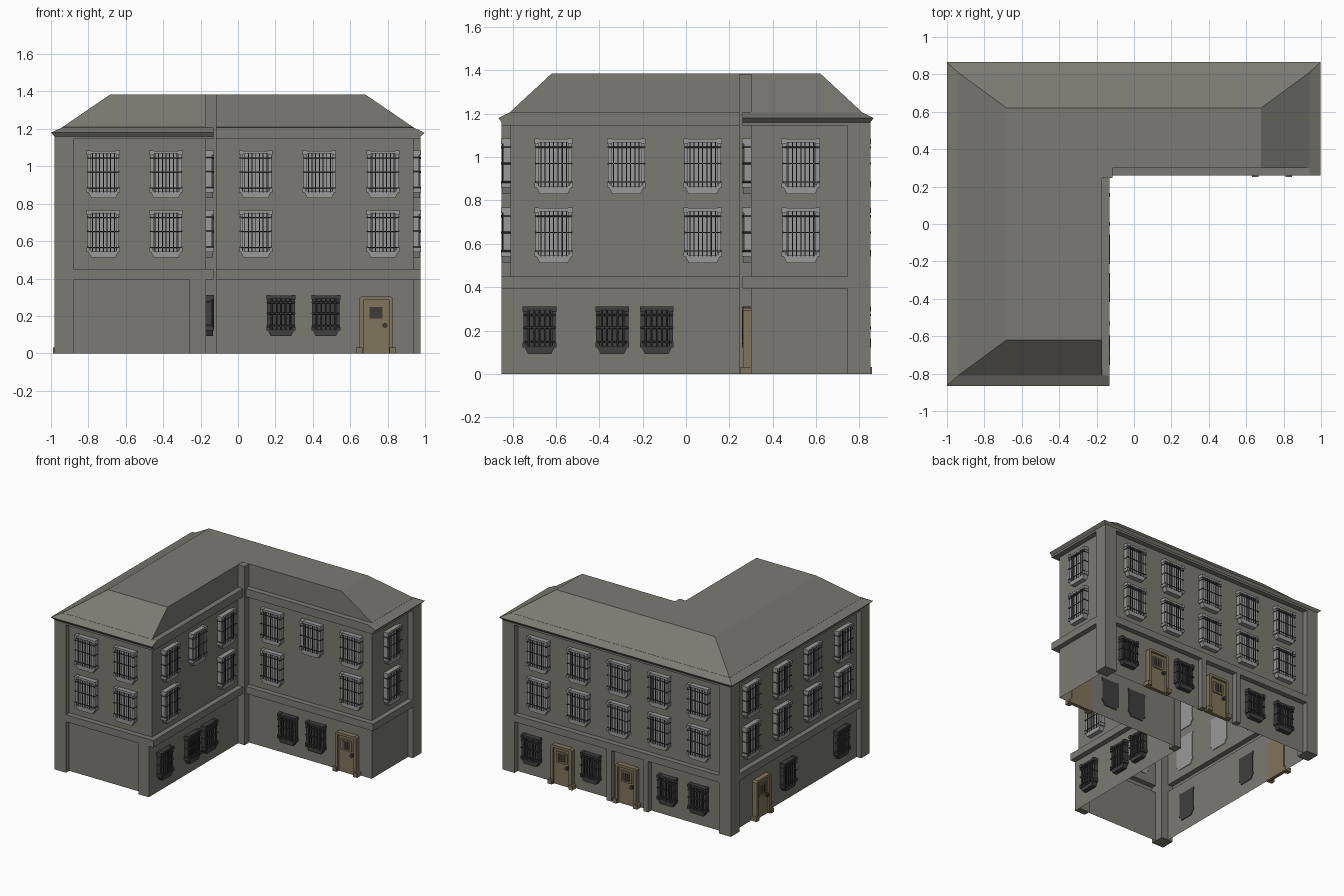
import bpy, bmesh, math
from mathutils import Matrix, Vector

if "Cube" in bpy.data.objects:
    bpy.data.objects.remove(bpy.data.objects["Cube"])


def material(name, rgb):
    m = bpy.data.materials.new(name)
    m.diffuse_color = (*rgb, 1)
    m.use_nodes = True
    m.node_tree.nodes["Principled BSDF"].inputs["Base Color"].default_value = m.diffuse_color
    return m


STONE = material("stone", (0.20, 0.195, 0.17))
PALE = material("pale_frame", (0.32, 0.32, 0.32))
DARK = material("dark_iron", (0.05, 0.05, 0.05))
WOOD = material("wood", (0.22, 0.18, 0.11))


def prism(bm, pts, y0, y1, mat=0):
    """Extrude an x-z outline from y0 to y1."""
    a = [bm.verts.new((x, y0, z)) for x, z in pts]
    b = [bm.verts.new((x, y1, z)) for x, z in pts]
    n = len(pts)
    faces = [bm.faces.new(a), bm.faces.new(b[::-1])]
    for i in range(n):
        j = (i + 1) % n
        faces.append(bm.faces.new((a[i], b[i], b[j], a[j])))
    for f in faces:
        f.material_index = mat


def box(bm, x0, x1, y0, y1, z0, z1, mat=0):
    prism(bm, [(x0, z0), (x1, z0), (x1, z1), (x0, z1)], y0, y1, mat)


def rod(bm, p, q, r, mat=0, sides=6):
    p, q = Vector(p), Vector(q)
    d = q - p
    rot = d.to_track_quat('Z', 'Y').to_matrix().to_4x4()
    res = bmesh.ops.create_cone(bm, cap_ends=True, segments=sides, radius1=r, radius2=r, depth=d.length,
                                matrix=Matrix.Translation((p + q) / 2) @ rot)
    for f in {f for v in res["verts"] for f in v.link_faces}:
        f.material_index = mat


def to_mesh(bm, name, mats):
    bmesh.ops.recalc_face_normals(bm, faces=bm.faces)
    me = bpy.data.meshes.new(name)
    bm.to_mesh(me)
    bm.free()
    for m in mats:
        me.materials.append(m)
    return me


def add(name, me, loc=(0, 0, 0), rz=0):
    ob = bpy.data.objects.new(name, me)
    ob.location = loc
    ob.rotation_euler[2] = rz
    bpy.context.collection.objects.link(ob)
    return ob


# L-shaped shell: walls, string course, cornice, eaves and hipped roof lofted from rings
def ring(bm, z, ox, oy, inner):
    xl, xr, y0, y1 = -0.94 - ox, 0.937 + ox, -0.81 - oy, 0.81 + oy
    xi, yi = -0.17 + inner, 0.30 - inner
    return [bm.verts.new((x, y, z)) for x, y in
            ((xl, y0), (xi, y0), (xi, yi), (xr, yi), (xr, y1), (xl, y1))]


bm = bmesh.new()
profile = [(0, 0, 0, 0), (0.395, 0, 0, 0), (0.395, 0.04, 0.04, 0.04), (0.45, 0.04, 0.04, 0.04),
           (0.45, 0, 0, 0), (1.145, 0, 0, 0), (1.145, 0.04, 0.04, 0.04), (1.16, 0.04, 0.04, 0.04),
           (1.18, 0.06, 0.055, 0.04), (1.208, 0, 0, 0.04), (1.209, 0, 0, 0), (1.385, -0.258, -0.19, 0)]
rings = [ring(bm, *p) for p in profile]
for a, b in zip(rings, rings[1:]):
    for i in range(6):
        j = (i + 1) % 6
        bm.faces.new((a[i], a[j], b[j], b[i]))
bm.faces.new(rings[-1])
add("building_shell", to_mesh(bm, "building_shell", [STONE]))

# Corner pilasters, inner corner pillar and door-bay piers
for name, x0, x1, y0, y1, h in (
        ("pilaster_front_left", -0.98, -0.88, -0.85, -0.745, 1.15),
        ("pilaster_back_left", -0.98, -0.88, 0.745, 0.85, 1.15),
        ("pilaster_back_right", 0.875, 0.977, 0.745, 0.85, 1.15),
        ("pier_front_corner", -0.26, -0.17, -0.85, -0.80, 0.40),
        ("inner_corner_pillar", -0.175, -0.115, 0.245, 0.31, 1.384),
        ("pier_back_a", 0.045, 0.085, 0.80, 0.85, 0.40),
        ("pier_back_b", -0.27, -0.23, 0.80, 0.85, 0.40)):
    bm = bmesh.new()
    box(bm, x0, x1, y0, y1, 0, h)
    add(name, to_mesh(bm, name, [STONE]))


# Barred window: pane, jambs, lintel, tapered sill and iron grille (z = 0 at the bottom)
def window_mesh(name, w, h, bars, r, frame):
    bm = bmesh.new()
    k = w / 2
    box(bm, -k + 0.012, k - 0.012, 0.005, -0.012, 0.03, h - 0.01)
    for s in (-1, 1):
        box(bm, s * (k - 0.004), s * (k - 0.022), 0.005, -0.032, 0.03, h - 0.01)
        box(bm, s * k, s * (k - 0.022), 0.005, -0.042, h - 0.024, h, )
        box(bm, s * k, s * (k - 0.018), 0.005, -0.042, 0.03, 0.05)
    box(bm, -k + 0.01, k - 0.01, 0.005, -0.036, h - 0.02, h - 0.002)
    prism(bm, [(-k + 0.024, 0), (k - 0.024, 0), (k - 0.006, 0.036), (-k + 0.006, 0.036)], 0.005, -0.036)
    for i in range(bars):
        x = (k - 0.03) * (2 * i / (bars - 1) - 1)
        rod(bm, (x, -0.037, 0.03), (x, -0.037, h - 0.015), r, 1)
    for z in (0.055, h * 0.55, h - 0.04):
        rod(bm, (-k + 0.004, -0.037, z), (k - 0.004, -0.037, z), r, 1)
        for s in (-1, 1):
            rod(bm, (s * (k - 0.006), 0, z), (s * (k - 0.006), -0.042, z), 0.005, 1)
    return to_mesh(bm, name, [frame, DARK])


upper = window_mesh("upper_window", 0.178, 0.255, 7, 0.0028, PALE)
lower = window_mesh("ground_window", 0.156, 0.22, 5, 0.0048, DARK)

# Door: chamfered frame, leaf, barred light, knob and plinth blocks
bm = bmesh.new()
c = 0.012
prism(bm, [(-0.09, 0), (-0.068, 0), (-0.068, 0.285), (0.068, 0.285), (0.068, 0), (0.09, 0),
           (0.09, 0.305 - c), (0.09 - c, 0.305), (-0.09 + c, 0.305), (-0.09, 0.305 - c)], 0.005, -0.038)
box(bm, -0.07, 0.07, 0.005, -0.022, 0, 0.29)
prism(bm, [(-0.046, 0.172), (0.036, 0.172), (0.046, 0.182), (0.046, 0.25), (0.036, 0.26), (-0.046, 0.26)],
      -0.02, -0.03)
box(bm, -0.034, 0.034, -0.02, -0.031, 0.186, 0.248, 1)
for x in (-0.024, -0.008, 0.008, 0.024):
    rod(bm, (x, -0.033, 0.186), (x, -0.033, 0.248), 0.004)
rod(bm, (0.048, -0.02, 0.15), (0.048, -0.042, 0.15), 0.013, 1, 10)
for s in (-1, 1):
    box(bm, s * 0.072, s * 0.106, 0.005, -0.048, 0, 0.032)
door = to_mesh(bm, "door", [WOOD, DARK])

# Facades: rotation, wall-plane position, then columns of openings
FACADES = {
    "front": (0, lambda u: (u, -0.81),
              [-0.72, -0.385], [-0.72, -0.385], [], []),
    "court_front": (0, lambda u: (u, 0.30),
                    [0.095, 0.435, 0.775], [0.095, 0.775], [0.23, 0.47], [0.738]),
    "court_side": (90, lambda u: (-0.17, u),
                   [-0.61, -0.275, 0.077], [-0.61, 0.077], [-0.675, -0.34, -0.135], []),
    "right": (90, lambda u: (0.937, u), [0.53], [0.53], [], []),
    "back": (180, lambda u: (u, 0.81),
             [0.685, 0.34, -0.005, -0.35, -0.69], [0.685, 0.34, -0.005, -0.35, -0.69],
             [0.745, 0.235, -0.42, -0.685], [0.48, -0.075]),
    "left": (-90, lambda u: (-0.94, u),
             [0.565, 0.19, -0.185, -0.56], [0.565, 0.19, -0.185, -0.56], [0.115, -0.54], [0.44]),
}
for side, (deg, at, top, mid, low, doors) in FACADES.items():
    for label, me, z, cols in (("top_window", upper, 0.83, top), ("middle_window", upper, 0.512, mid),
                               ("ground_window", lower, 0.092, low), ("door", door, 0, doors)):
        for i, u in enumerate(cols):
            add(f"{side}_{label}_{i + 1}", me, (*at(u), z), math.radians(deg))
